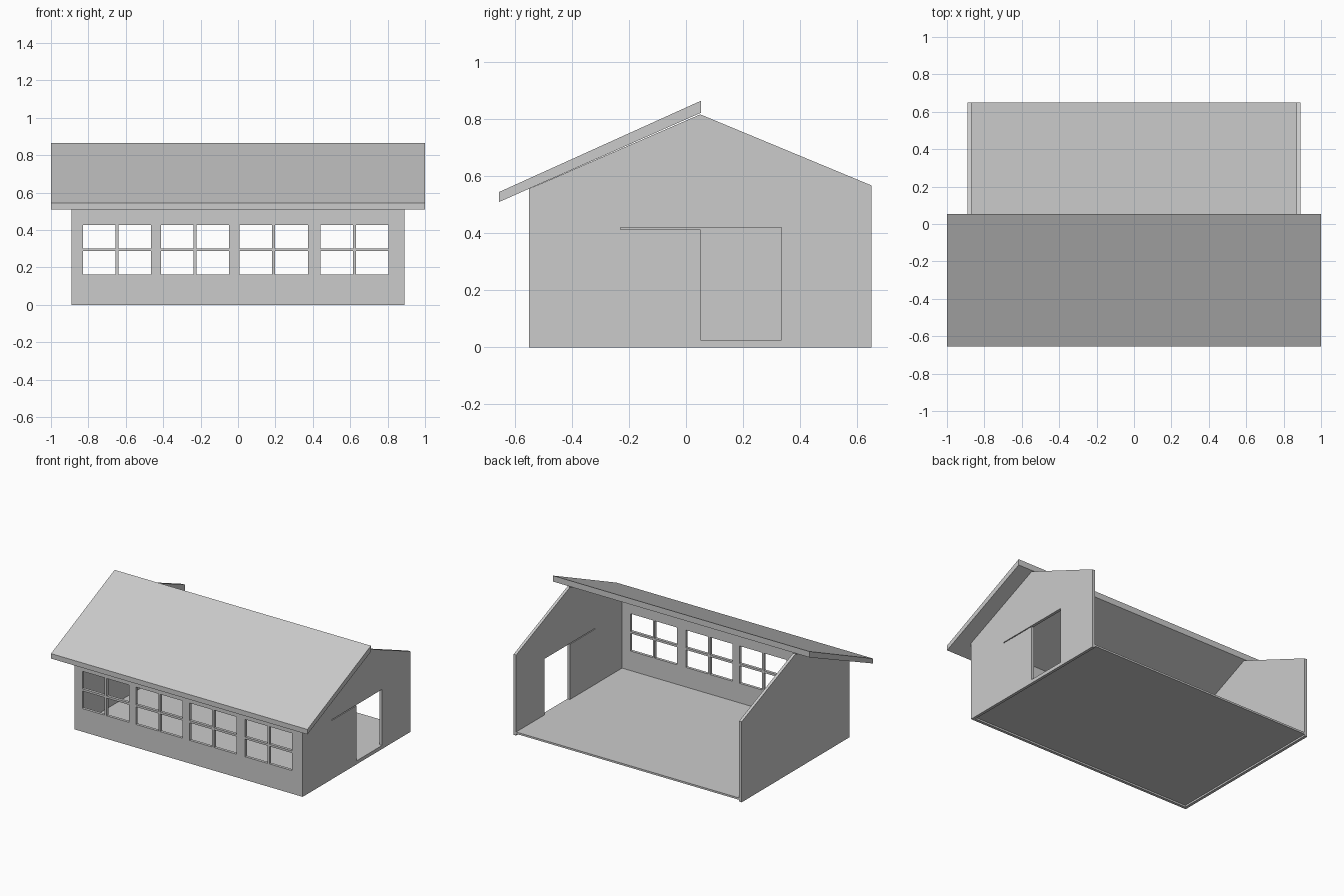
import bpy, bmesh

if "Cube" in bpy.data.objects:
    bpy.data.objects.remove(bpy.data.objects["Cube"])


def extrude_profile(name, profile, x0, x1):
    """Prism: a (y, z) profile swept along x."""
    bm = bmesh.new()
    face = bm.faces.new([bm.verts.new((x0, y, z)) for y, z in profile])
    out = bmesh.ops.extrude_face_region(bm, geom=[face])
    moved = [v for v in out["geom"] if isinstance(v, bmesh.types.BMVert)]
    bmesh.ops.translate(bm, verts=moved, vec=(x1 - x0, 0, 0))
    bmesh.ops.recalc_face_normals(bm, faces=bm.faces)
    return finish(name, bm)


def finish(name, bm):
    mesh = bpy.data.meshes.new(name)
    bm.to_mesh(mesh)
    bm.free()
    obj = bpy.data.objects.new(name, mesh)
    bpy.context.collection.objects.link(obj)
    return obj


def cut(obj, cutter):
    mod = obj.modifiers.new("opening", 'BOOLEAN')
    mod.operation = 'DIFFERENCE'
    mod.solver = 'EXACT'
    mod.object = cutter
    cutter.hide_render = True
    cutter.hide_set(True)


W, T = 0.89, 0.02          # half width of the house, wall thickness
FRONT, BACK, RIDGE = -0.55, 0.65, 0.05

# Gable walls
gable = [(FRONT, 0), (BACK, 0), (BACK, 0.568), (RIDGE, 0.817), (FRONT, 0.556)]
left_wall = extrude_profile("left_wall", gable, -W, -W + T)
right_wall = extrude_profile("right_wall", gable, W - T, W)

# Doorway with the thin sliding-rail slot running forward from its head
door = [(0.05, 0.025), (0.335, 0.025), (0.335, 0.42),
        (-0.23, 0.42), (-0.23, 0.414), (0.05, 0.414)]
cut(right_wall, extrude_profile("door_cutter", door, W - 0.1, W + 0.1))

# Front wall, its top following the roof slope
front = [(FRONT, 0), (FRONT + T, 0), (FRONT + T, 0.565), (FRONT, 0.556)]
front_wall = extrude_profile("front_wall", front, -W + T, W - T)

# Four windows of 2 x 2 panes
bm = bmesh.new()
for start in (-0.83, -0.412, 0.008, 0.44):
    for x0 in (start, start + 0.19):
        for z0, z1 in ((0.163, 0.287), (0.302, 0.426)):
            pane = bmesh.ops.create_cube(bm, size=1)["verts"]
            bmesh.ops.scale(bm, verts=pane, vec=(0.175, 0.2, z1 - z0))
            bmesh.ops.translate(bm, verts=pane,
                                vec=(x0 + 0.0875, FRONT, (z0 + z1) / 2))
cut(front_wall, finish("window_cutter", bm))

# Floor slab, slightly raised between the walls
floor = [(FRONT + T, 0.012), (BACK, 0.012), (BACK, 0.025), (FRONT + T, 0.025)]
extrude_profile("floor", floor, -W + T, W - T)

# Front roof slope, overhanging on three sides
roof = [(-0.655, 0.51), (RIDGE + 0.003, 0.823), (RIDGE + 0.003, 0.865), (-0.655, 0.545)]
extrude_profile("roof", roof, -1, 1)
